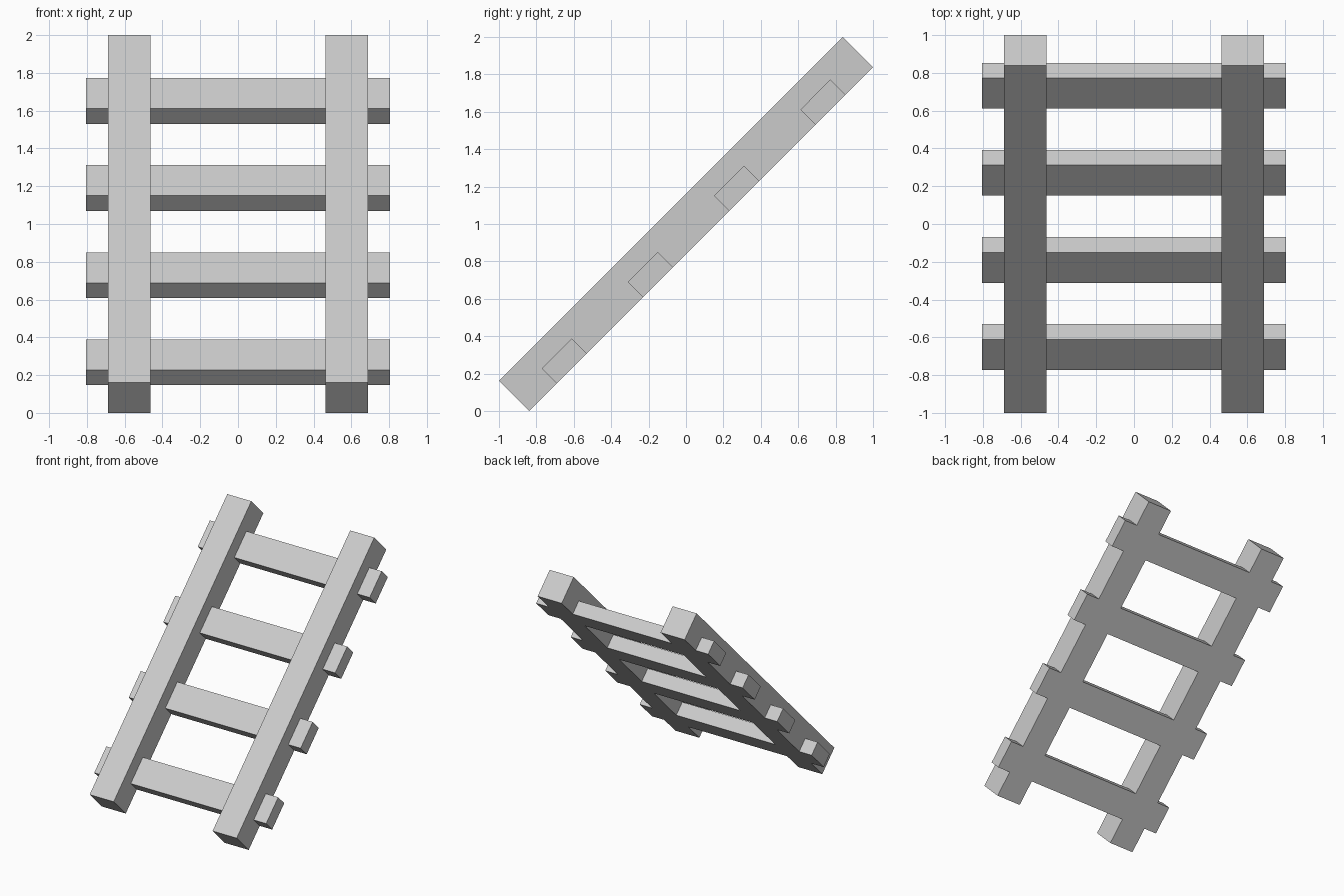
import bpy
from math import radians
from mathutils import Matrix

cube = bpy.data.objects.get("Cube")
if cube:
    bpy.data.objects.remove(cube, do_unlink=True)

GREY = (0.6, 0.6, 0.6, 1.0)
mat = bpy.data.materials.new("plain grey")
mat.use_nodes = True
mat.diffuse_color = GREY
mat.node_tree.nodes["Principled BSDF"].inputs["Base Color"].default_value = GREY

# Whole ladder leans back at 45 degrees about its centre
LEAN = Matrix.Translation((0, 0, 1)) @ Matrix.Rotation(radians(45), 4, "X")


def beam(name, size, centre):
    """Box in ladder space: x across, y up the slope, z out of the face."""
    bpy.ops.mesh.primitive_cube_add(size=1)
    obj = bpy.context.object
    obj.name = name
    obj.data.transform(LEAN @ Matrix.Translation(centre) @ Matrix.Diagonal((*size, 1)))
    obj.data.materials.append(mat)
    return obj


THICK = 0.228
LENGTH = 2 * 2 ** 0.5 - THICK
RUNG_THICK = THICK / 2

# Side rails
for side, x in (("left", 0.575), ("right", -0.575)):
    beam(f"{side}_rail", (0.225, LENGTH, THICK), (x, 0, 0))

# Rungs, flush with the underside of the rails
for i in range(4):
    beam(f"rung_{i + 1}", (1.608, 0.228, RUNG_THICK),
         (0, (i - 1.5) * 0.652, -RUNG_THICK / 2))
